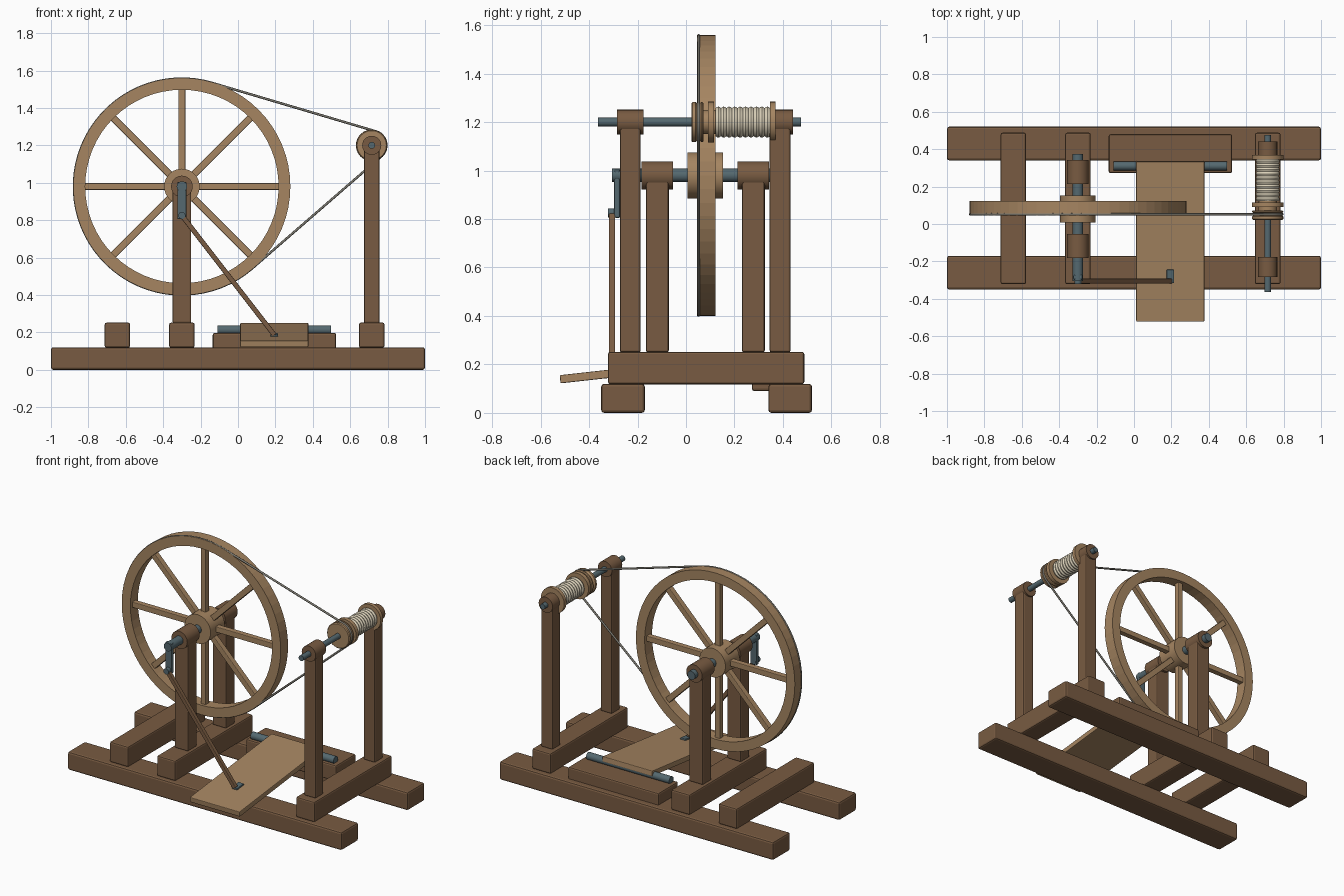
import bpy, bmesh
from math import sin, cos, pi, atan2, acos, hypot
from mathutils import Vector

if "Cube" in bpy.data.objects:
    bpy.data.objects.remove(bpy.data.objects["Cube"])


def material(name, rgb):
    m = bpy.data.materials.new(name)
    m.diffuse_color = (*rgb, 1)
    m.use_nodes = True
    m.node_tree.nodes["Principled BSDF"].inputs["Base Color"].default_value = m.diffuse_color
    return m


DARK = material("dark_wood", (0.19, 0.105, 0.054))
LIGHT = material("light_wood", (0.38, 0.235, 0.12))
METAL = material("metal", (0.09, 0.14, 0.16))
YARN = material("yarn", (0.70, 0.63, 0.48))
CORD = material("cord", (0.20, 0.19, 0.16))


def finish(name, bm, mat, smooth=False):
    bmesh.ops.recalc_face_normals(bm, faces=bm.faces)
    me = bpy.data.meshes.new(name)
    bm.to_mesh(me)
    bm.free()
    ob = bpy.data.objects.new(name, me)
    bpy.context.collection.objects.link(ob)
    me.materials.append(mat)
    if smooth:
        bpy.ops.object.select_all(action='DESELECT')
        ob.select_set(True)
        bpy.context.view_layer.objects.active = ob
        bpy.ops.object.shade_smooth_by_angle(angle=0.6)
    return ob


def box(name, x, y, z, mat, bevel=0.008):
    """Box from (min, max) ranges with softened edges."""
    bm = bmesh.new()
    bmesh.ops.create_cube(bm, size=1)
    for v in bm.verts:
        v.co = Vector([(r[0] + r[1]) / 2 + c * (r[1] - r[0]) for r, c in zip((x, y, z), v.co)])
    ob = finish(name, bm, mat)
    if bevel:
        mod = ob.modifiers.new("bevel", 'BEVEL')
        mod.width, mod.segments = bevel, 2
    return ob


def lathe(name, profile, x, z, mat, n=40, closed=False, smooth=True):
    """Spin (y, r) points round the y axis at (x, z); closed makes a ring."""
    bm = bmesh.new()
    rings = [[bm.verts.new((x + r * cos(2 * pi * i / n), y, z + r * sin(2 * pi * i / n)))
              for i in range(n)] for y, r in profile]
    pairs = list(zip(rings, rings[1:]))
    if closed:
        pairs.append((rings[-1], rings[0]))
    else:
        bm.faces.new(rings[0])
        bm.faces.new(rings[-1])
    for a, b in pairs:
        for i in range(n):
            j = (i + 1) % n
            bm.faces.new((a[i], a[j], b[j], b[i]))
    return finish(name, bm, mat, smooth)


def rod(name, y0, y1, r, x, z, mat, n=24):
    return lathe(name, [(y0, r), (y1, r)], x, z, mat, n)


def bar(name, a, b, w, mat, bevel=0.004):
    """Square bar between two points lying in an xz plane."""
    a, b = Vector(a), Vector(b)
    d = b - a
    h = w / 2
    ob = box(name, (-d.length / 2, d.length / 2), (-h, h), (-h, h), mat, bevel)
    ob.location = (a + b) / 2
    ob.rotation_euler = (0, -atan2(d.z, d.x), 0)
    return ob


WX, WZ = -0.3, 0.98      # wheel axis
SX, SZ = 0.715, 1.2      # spindle axis

# base frame
for side, y in (("front", -0.26), ("back", 0.43)):
    box(side + "_rail", (-1, 1), (y - 0.09, y + 0.09), (0, 0.12), DARK, 0.012)
for label, x in (("left", -0.645), ("wheel", WX), ("spindle", SX)):
    box(label + "_cross_beam", (x - 0.068, x + 0.068), (-0.322, 0.488), (0.118, 0.252), DARK, 0.01)

# wheel posts and bearings
for side, y in (("front", -0.118), ("back", 0.278)):
    box(side + "_wheel_post", (WX - 0.05, WX + 0.05), (y - 0.047, y + 0.047), (0.25, WZ), DARK)
    rod(side + "_wheel_bearing", y - 0.065, y + 0.065, 0.058, WX, WZ, DARK)

# spindle posts and bearings
for side, y in (("front", -0.23), ("back", 0.388)):
    box(side + "_spindle_post", (SX - 0.042, SX + 0.042), (y - 0.043, y + 0.043), (0.25, SZ), DARK)
    rod(side + "_spindle_bearing", y - 0.054, y + 0.054, 0.051, SX, SZ, DARK)

# drive wheel: rim, hub, spokes, axle
lathe("wheel_rim", [(0.045, 0.58), (0.122, 0.58), (0.122, 0.517), (0.045, 0.517)],
      WX, WZ, LIGHT, 64, True, False)
rod("wheel_hub", 0.007, 0.153, 0.095, WX, WZ, LIGHT, 40)
for i in range(8):
    c, s = cos(i * pi / 4), sin(i * pi / 4)
    bar("spoke", (WX + 0.07 * c, 0.083, WZ + 0.07 * s),
        (WX + 0.53 * c, 0.083, WZ + 0.53 * s), 0.037, LIGHT)
rod("wheel_axle", -0.305, 0.375, 0.028, WX, WZ, METAL)

# crank and connecting rod
box("crank_arm", (WX - 0.024, WX + 0.024), (-0.297, -0.272), (0.805, 1.005), METAL, 0.006)
rod("crank_pin", -0.322, -0.272, 0.019, WX, 0.825, METAL)
bar("connecting_rod", (WX, -0.305, 0.825), (0.195, -0.305, 0.185), 0.026, DARK)

# treadle with its hinge
tilt = 0.11
treadle = box("treadle", (0.012, 0.376), (-0.43, 0.43), (-0.017, 0.017), LIGHT, 0.004)
treadle.location = (0, -0.092, 0.186)
treadle.rotation_euler = (tilt, 0, 0)
clip = box("treadle_clip", (0.175, 0.215), (-0.036, 0.036), (-0.012, 0.012), METAL, 0.003)
clip.location = (0, -0.28, 0.18)
clip.rotation_euler = (tilt, 0, 0)
box("hinge_board", (-0.135, 0.525), (0.272, 0.48), (0.09, 0.197), DARK, 0.01)
hinge = rod("hinge_rod", -0.303, 0.303, 0.024, 0, 0, METAL)
hinge.rotation_euler = (0, 0, pi / 2)
hinge.location = (0.193, 0.31, 0.213)

# spindle, whorl, bobbin
rod("spindle", -0.363, 0.475, 0.018, SX, SZ, METAL)
lathe("whorl", [(0.022, 0.078), (0.027, 0.083), (0.04, 0.083), (0.05, 0.072), (0.055, 0.072),
                (0.063, 0.083), (0.068, 0.083), (0.073, 0.078)], SX, SZ, LIGHT)
rod("bobbin_core", 0.07, 0.36, 0.05, SX, SZ, LIGHT)
for label, y0, y1 in (("front", 0.09, 0.116), ("back", 0.346, 0.37)):
    rod(label + "_bobbin_flange", y0, y1, 0.085, SX, SZ, LIGHT)
turns, y0, y1 = 10, 0.122, 0.347
lathe("yarn", [(y0 + (y1 - y0) * k / (turns * 4), 0.058 + 0.006 * sin(pi * (k % 4) / 4))
               for k in range(turns * 4 + 1)], SX, SZ, YARN)

# drive cord: arcs on wheel and whorl joined by tangents
R, r = 0.577, 0.078
base = atan2(SZ - WZ, SX - WX)
half = acos((R - r) / hypot(SX - WX, SZ - WZ))
path = []
for cx, cz, rad, a0, a1, n in ((WX, WZ, R, base + half, base + 2 * pi - half, 48),
                               (SX, SZ, r, base - half, base + half, 12)):
    for i in range(n + 1):
        a = a0 + (a1 - a0) * i / n
        path.append((cx + rad * cos(a), 0.052, cz + rad * sin(a), 1))
curve = bpy.data.curves.new("drive_cord", 'CURVE')
curve.dimensions = '3D'
curve.bevel_depth, curve.bevel_resolution = 0.0065, 2
spline = curve.splines.new('POLY')
spline.points.add(len(path) - 1)
for p, co in zip(spline.points, path):
    p.co = co
spline.use_cyclic_u = True
curve.materials.append(CORD)
bpy.context.collection.objects.link(bpy.data.objects.new("drive_cord", curve))
